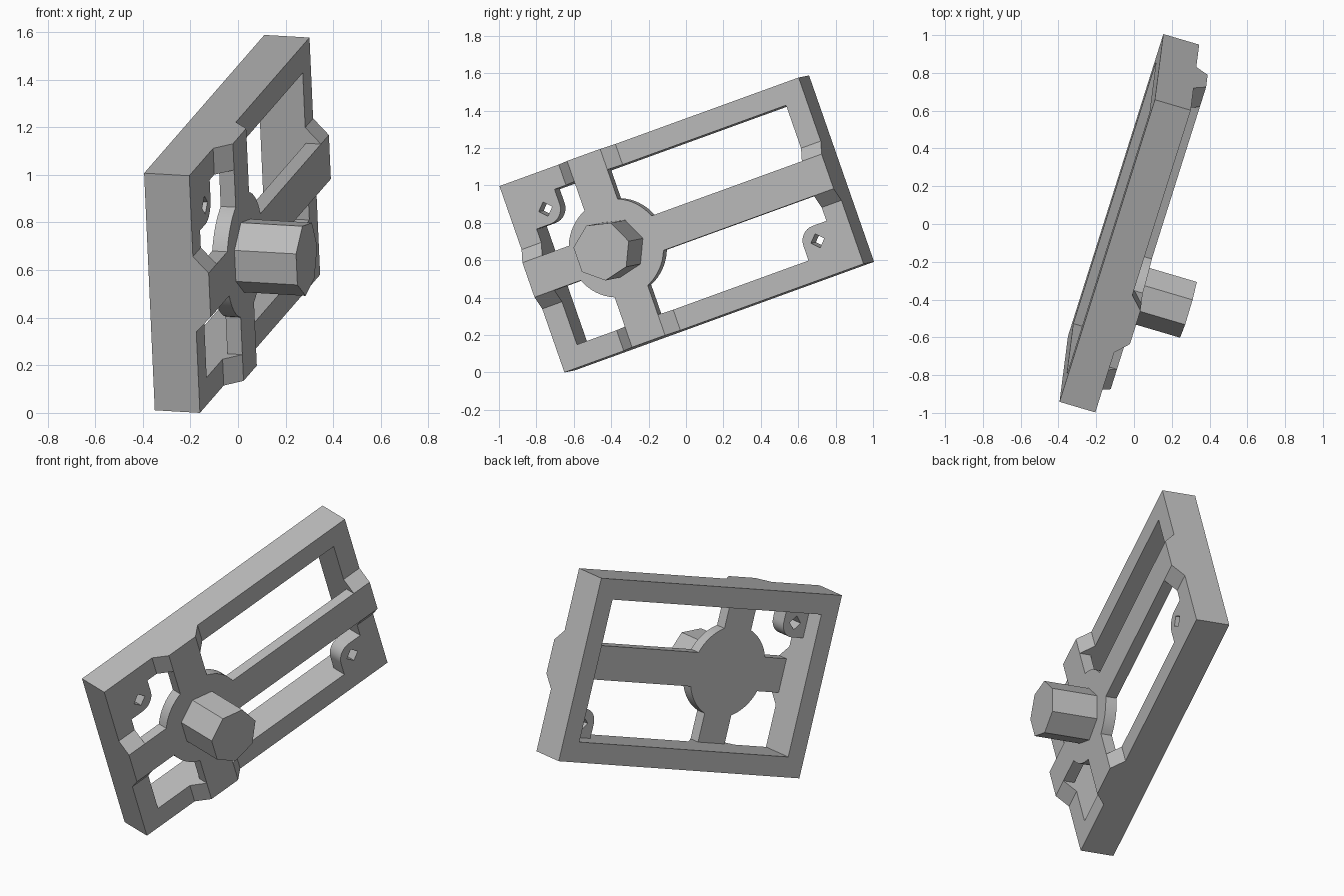
import bpy, bmesh, math
from mathutils import Matrix, Vector

cube = bpy.data.objects.get("Cube")
if cube:
    bpy.data.objects.remove(cube)

grey = bpy.data.materials.new("plain_grey")
grey.use_nodes = True
grey.diffuse_color = (0.5, 0.5, 0.5, 1)
grey.node_tree.nodes["Principled BSDF"].inputs["Base Color"].default_value = (0.5, 0.5, 0.5, 1)

# Tilted frame of the plate: length, width and outward normal
length_dir = Vector((0.2845, 0.901, 0.327)).normalized()
normal = length_dir.cross(Vector((-0.043, -0.331, 0.942))).normalized()
width_dir = normal.cross(length_dir)
TILT = Matrix((length_dir, width_dir, normal)).transposed().to_4x4()
TILT.translation = (-0.16, -0.65, 0.0)

L, W, DEPTH = 1.775, 1.056, 0.198     # plate size
BORDER = 0.117                        # frame border width
RISE = 0.066                          # arm thickness above the frame
CU, CV = 0.52, W / 2                  # hub centre
HALF, HUB_R = 0.098, 0.264            # arm half width, hub radius
SLOPE = 0.07                          # run of the bridge slopes


def slab(name, loops, low, high, place=Matrix()):
    """Extrude an outline, with optional hole loops, between two heights."""
    bm = bmesh.new()
    caps = ([], [])
    for loop in loops:
        rings = [[bm.verts.new(place @ Vector((x, y, z))) for x, y in loop] for z in (low, high)]
        for i in range(len(loop)):
            j = (i + 1) % len(loop)
            bm.faces.new((rings[0][i], rings[0][j], rings[1][j], rings[1][i]))
            for ring, cap in zip(rings, caps):
                cap.append(bm.edges.get((ring[i], ring[j])))
    for cap in caps:
        bmesh.ops.triangle_fill(bm, edges=cap, use_beauty=True, normal=(0, 0, 1))
    bmesh.ops.recalc_face_normals(bm, faces=bm.faces[:])
    mesh = bpy.data.meshes.new(name)
    bm.to_mesh(mesh)
    bm.free()
    mesh.materials.append(grey)
    obj = bpy.data.objects.new(name, mesh)
    obj.matrix_world = TILT
    bpy.context.collection.objects.link(obj)
    return obj


def arc(cx, cy, r, start, end, steps):
    angles = [start + (end - start) * i / steps for i in range(steps + 1)]
    return [(cx + r * math.cos(a), cy + r * math.sin(a)) for a in angles]


def rectangle(x0, y0, x1, y1):
    return [(x0, y0), (x1, y0), (x1, y1), (x0, y1)]


# Rectangular frame
slab("frame", [rectangle(0, 0, L, W),
               rectangle(BORDER, BORDER, L - BORDER, W - BORDER)], -DEPTH, 0)

# Round hub with four arms reaching the inner edge of the frame
reach = [L - BORDER - CU, W - BORDER - CV, CU - BORDER, CV - BORDER]
gap = math.asin(HALF / HUB_R)
outline = []
for k in range(4):
    turn = k * math.pi / 2
    c, s = math.cos(turn), math.sin(turn)
    for side in (-HALF, HALF):
        outline.append((CU + c * reach[k] - s * side, CV + s * reach[k] + c * side))
    outline += arc(CU, CV, HUB_R, turn + gap, turn + math.pi / 2 - gap, 8)
smooth = [slab("hub_and_arms", [outline], 0, RISE)]

# Sloped bridges carrying each arm over the frame border
profile = [(-HALF - SLOPE, 0), (HALF + SLOPE, 0), (HALF, RISE), (-HALF, RISE)]
for k, name in enumerate(("back", "top", "front", "bottom")):
    place = (Matrix.Translation((CU, CV, 0)) @ Matrix.Rotation(k * math.pi / 2, 4, "Z")
             @ Matrix(((0, 0, 1, 0), (1, 0, 0, 0), (0, 1, 0, 0), (0, 0, 0, 1))))
    slab(name + "_bridge", [profile], reach[k], reach[k] + BORDER, place)

# Seven-sided knob on the hub
slab("knob", [arc(CU, CV, 0.159, 0, math.tau * 6 / 7, 6)], RISE, RISE + 0.27)

# Rounded corner tabs with square holes, in two opposite corners
tab = [(BORDER, BORDER)] + [(0.284, BORDER)] + arc(0.2, 0.2, 0.084, 0, math.pi / 2, 8) + [(BORDER, 0.284)]
hole = arc(0.2, 0.2, 0.04, 0, math.pi * 1.5, 3)
for name, flip in (("upper_front_tab", lambda p: (p[0], W - p[1])),
                   ("lower_back_tab", lambda p: (L - p[0], p[1]))):
    smooth.append(slab(name, [[flip(p) for p in loop] for loop in (tab, hole)], -0.095, 0))

# Smooth the round walls and keep the edges sharp
for obj in smooth:
    bpy.ops.object.select_all(action="DESELECT")
    obj.select_set(True)
    bpy.context.view_layer.objects.active = obj
    bpy.ops.object.shade_smooth_by_angle(angle=math.radians(30))
